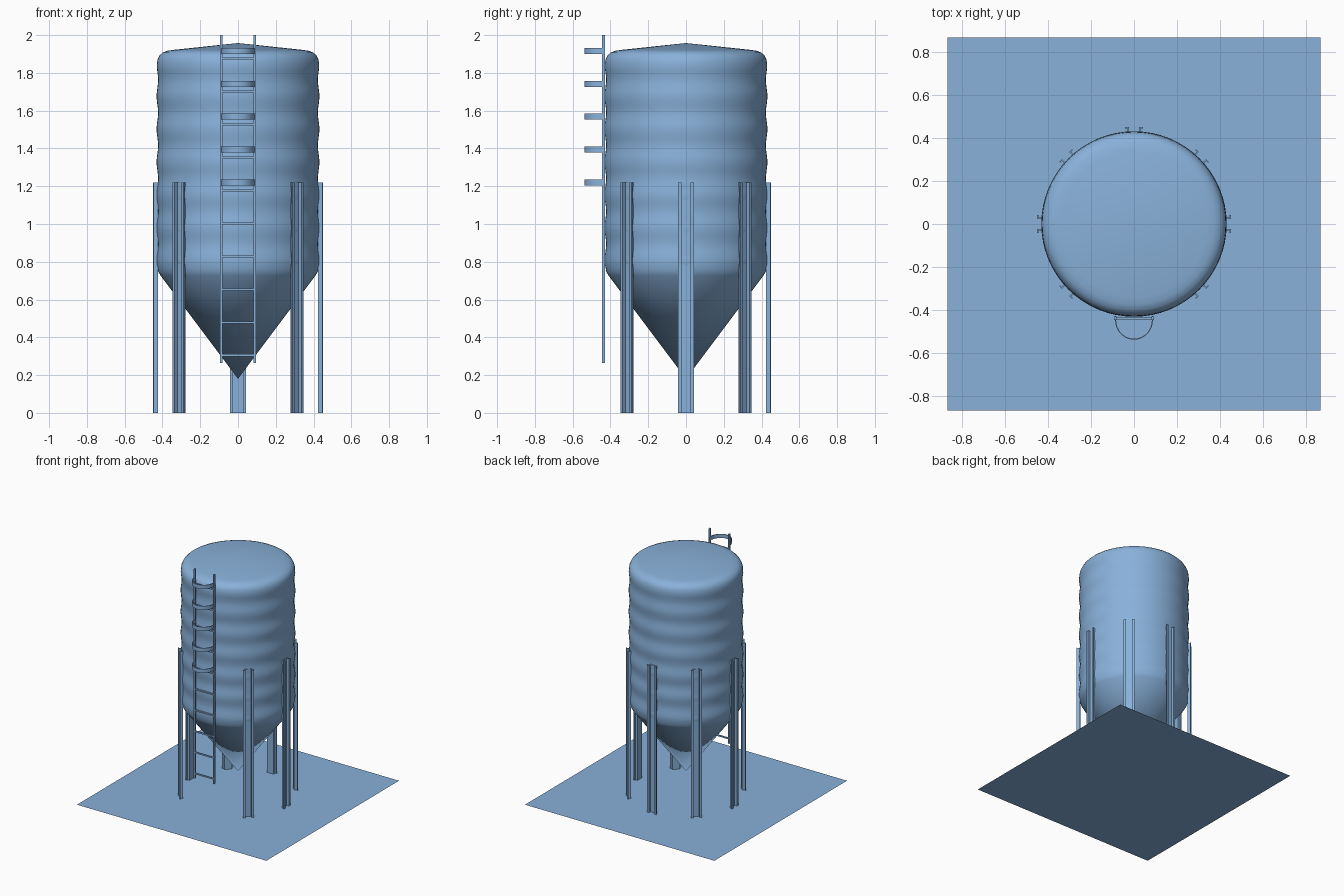
import bpy, bmesh, math
from mathutils import Matrix, Vector

if "Cube" in bpy.data.objects:
    bpy.data.objects.remove(bpy.data.objects["Cube"])

mat = bpy.data.materials.new("steel blue")
mat.diffuse_color = (0.25, 0.44, 0.70, 1)
mat.use_nodes = True
mat.node_tree.nodes["Principled BSDF"].inputs["Base Color"].default_value = mat.diffuse_color


def finish(bm, name, smooth=False):
    bmesh.ops.recalc_face_normals(bm, faces=bm.faces[:])
    me = bpy.data.meshes.new(name)
    bm.to_mesh(me)
    bm.free()
    me.materials.append(mat)
    ob = bpy.data.objects.new(name, me)
    bpy.context.collection.objects.link(ob)
    if smooth:
        bpy.ops.object.select_all(action='DESELECT')
        ob.select_set(True)
        bpy.context.view_layer.objects.active = ob
        bpy.ops.object.shade_smooth_by_angle(angle=math.radians(35))
    return ob


def box(bm, centre, size):
    bmesh.ops.create_cube(bm, size=1, matrix=Matrix.Translation(centre) @ Matrix.Diagonal((*size, 1)))


def prism(bm, outline, z0, z1):
    # closed 2D outline extruded upwards
    f = bm.faces.new([bm.verts.new((x, y, z0)) for x, y in outline])
    r = bmesh.ops.extrude_face_region(bm, geom=[f])
    vs = [g for g in r["geom"] if isinstance(g, bmesh.types.BMVert)]
    bmesh.ops.translate(bm, vec=(0, 0, z1 - z0), verts=vs)


# ground plate: single flat sheet
bm = bmesh.new()
bmesh.ops.create_grid(bm, x_segments=1, y_segments=1, size=0.868)
finish(bm, "base_plate")

# silo shell: hopper cone, gently ribbed wall, rounded shoulder, low conical roof
profile = [(0, 0.18), (0.41, 0.727), (0.422, 0.748), (0.426, 0.77)]
n = 54
for i in range(1, n):
    z = 0.77 + 1.08 * i / n
    profile.append((0.427 + 0.004 * math.cos(2 * math.pi * (z - 1.85) / 0.174), z))
profile += [(0.429, 1.85), (0.426, 1.872), (0.416, 1.892), (0.40, 1.907),
            (0.375, 1.917), (0.34, 1.922), (0, 1.958)]
bm = bmesh.new()
verts = [bm.verts.new((r, 0, z)) for r, z in profile]
edges = [bm.edges.new(p) for p in zip(verts, verts[1:])]
bmesh.ops.spin(bm, geom=verts + edges, cent=(0, 0, 0), axis=(0, 0, 1),
               angle=2 * math.pi, steps=64, use_duplicate=False)
bmesh.ops.remove_doubles(bm, verts=bm.verts[:], dist=1e-5)
finish(bm, "silo_shell", True)

# seven hat-section legs; the front position is left free for the ladder
a, b, t = 0.030, 0.042, 0.006
r0, r1 = 0.423, 0.450
half = [(b, r1), (b, r1 - t), (a, r1 - t), (a, r0)]
inner = [(a - t, r0 + t), (a - t, r1)]
outline = (half + [(-x, y) for x, y in reversed(half)]
           + [(-x, y) for x, y in reversed(inner)] + inner)
for k in range(8):
    if k == 4:
        continue
    bm = bmesh.new()
    prism(bm, outline, 0, 1.22)
    bmesh.ops.rotate(bm, verts=bm.verts[:], cent=(0, 0, 0),
                     matrix=Matrix.Rotation(k * math.pi / 4, 3, 'Z'))
    finish(bm, f"leg_{k}")

# ladder rails and rungs
bm = bmesh.new()
for s in (-1, 1):
    box(bm, (s * 0.088, -0.438, 1.1325), (0.012, 0.016, 1.735))
finish(bm, "ladder_rails")
bm = bmesh.new()
for i in range(10):
    box(bm, (0, -0.438, 0.305 + 0.1745 * i), (0.17, 0.010, 0.011))
finish(bm, "ladder_rungs")

# safety cage hoops: thin half-round bands
arc = [math.pi * i / 24 for i in range(25)]
outer = [(0.088 * math.cos(u), -0.446 - 0.092 * math.sin(u)) for u in arc]
inn = [(0.083 * math.cos(u), -0.446 - 0.087 * math.sin(u)) for u in arc]
outline = [(0.088, -0.428)] + outer + [(-0.088, -0.428), (-0.083, -0.428)] + inn[::-1] + [(0.083, -0.428)]
for i in range(5):
    z = 1.22 + 0.174 * i
    bm = bmesh.new()
    prism(bm, outline, z - 0.016, z + 0.016)
    finish(bm, f"cage_hoop_{i}", True)
